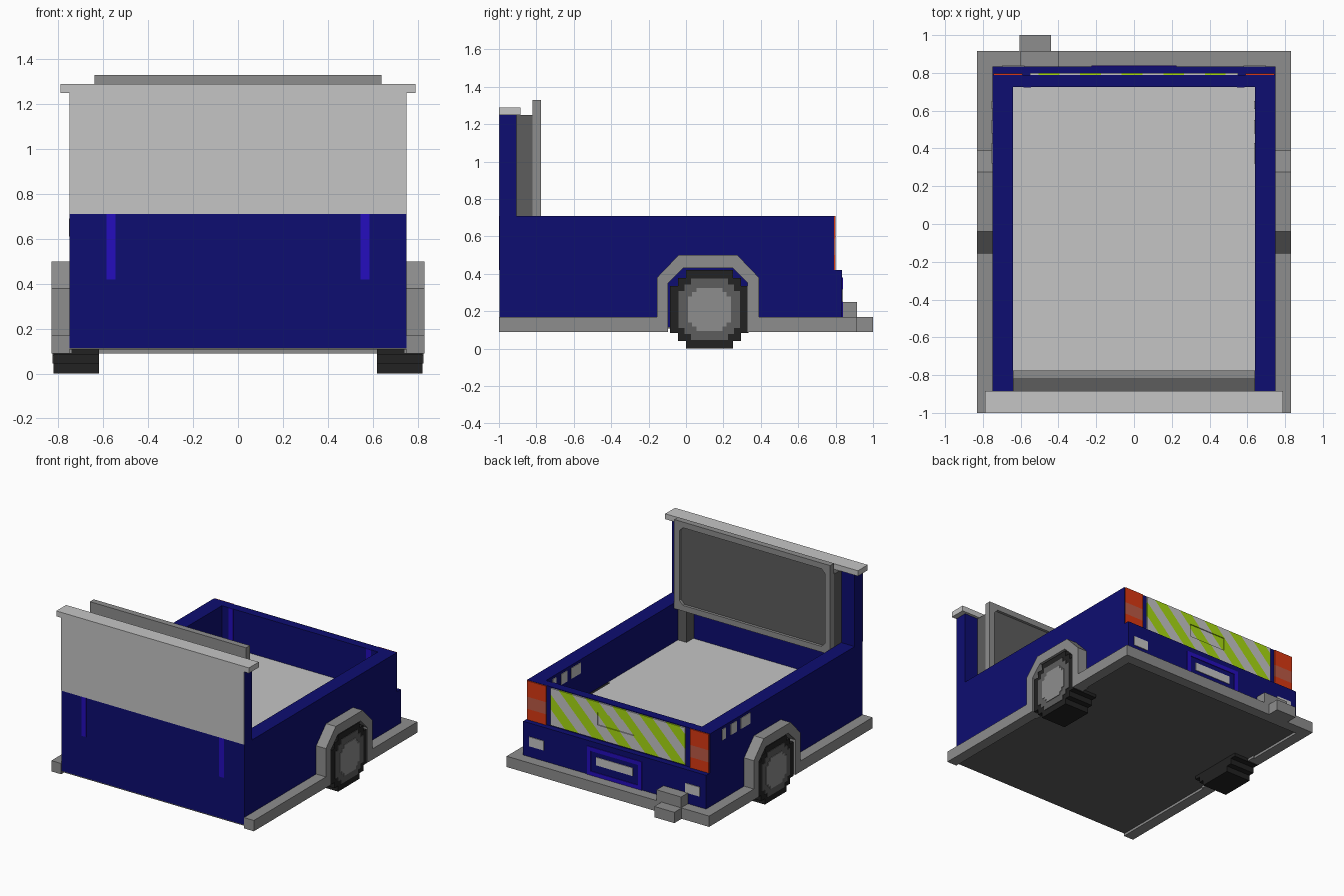
import bpy, bmesh, math
from mathutils import Vector

cube = bpy.data.objects.get("Cube")
if cube:
    bpy.data.objects.remove(cube, do_unlink=True)


def material(name, r, g, b):
    m = bpy.data.materials.new(name)
    m.use_nodes = True
    m.diffuse_color = (r, g, b, 1)
    bsdf = next(n for n in m.node_tree.nodes if n.type == 'BSDF_PRINCIPLED')
    bsdf.inputs["Base Color"].default_value = (r, g, b, 1)
    return m


BLUE = material("navy paint", .004, .004, .165)
PURPLE = material("violet paint", .018, .004, .51)
LIGHT = material("light grey", .56, .56, .56)
GREY = material("mid grey", .27, .27, .27)
DARK = material("dark grey", .11, .11, .11)
TYRE = material("tyre black", .016, .016, .016)
RED = material("lamp red", .7, .04, .006)
PALE = material("lamp pale red", .5, .1, .06)
LIME = material("safety lime", .39, .7, .006)


def finish(name, bm, *mats):
    bmesh.ops.recalc_face_normals(bm, faces=bm.faces[:])
    me = bpy.data.meshes.new(name)
    bm.to_mesh(me)
    bm.free()
    for m in mats:
        me.materials.append(m)
    ob = bpy.data.objects.new(name, me)
    bpy.context.collection.objects.link(ob)
    return ob


def box_mesh(x, y, z):
    bm = bmesh.new()
    bmesh.ops.create_cube(bm, size=1)
    for v in bm.verts:
        v.co = [(a + b) / 2 + c * (b - a) for c, (a, b) in zip(v.co, (x, y, z))]
    return bm


def box(name, mat, x, y, z):
    return finish(name, box_mesh(x, y, z), mat)


def prism(name, mat, profile, x):
    """Extrude a (y, z) profile along x."""
    bm = bmesh.new()
    f = bm.faces.new([bm.verts.new((x[0], y, z)) for y, z in profile])
    out = bmesh.ops.extrude_face_region(bm, geom=[f])["geom"]
    for v in out:
        if isinstance(v, bmesh.types.BMVert):
            v.co.x = x[1]
    return finish(name, bm, mat)


def span(side, a, b):
    return tuple(sorted((side * a, side * b)))


# Load bed and underside
W, IN = .75, .64
box("bed_base", BLUE, (-W, W), (-.997, .835), (.115, .40))
box("bed_floor", LIGHT, (-IN, IN), (-.9, .73), (.40, .42))
box("underside", DARK, (-W, W), (-.997, .835), (.108, .115))
box("tailgate", BLUE, (-W, W), (.725, .79), (.40, .71))
box("tailgate_step", BLUE, (-W, W), (.78, .835), (.39, .42))

# Headboard with light upper panel and cap
box("headboard", BLUE, (-W, W), (-.997, -.905), (.40, 1.25))
box("headboard_panel", LIGHT, (-W, W), (-1, -.996), (.71, 1.25))
box("headboard_cap", LIGHT, (-.79, .79), (-1, -.885), (1.25, 1.29))

# Rear window housing and its framed recess
box("window_housing", DARK, (-IN, IN), (-.905, -.82), (.67, 1.25))
bm = box_mesh((-IN, IN), (-.82, -.775), (.67, 1.33))
pane = max(bm.faces, key=lambda f: f.calc_center_median().y)
bmesh.ops.inset_region(bm, faces=[pane], thickness=.06)
corners = bmesh.ops.bevel(bm, geom=[v for v in pane.verts], offset=.03,
                          segments=1, affect='VERTICES')
pane = max((f for f in bm.faces if f.normal.y > .9
            and abs(f.calc_center_median().x) < .01
            and abs(f.calc_center_median().z - 1) < .01), key=lambda f: f.calc_area())
deep = bmesh.ops.extrude_face_region(bm, geom=[pane])["geom"]
bmesh.ops.delete(bm, geom=[pane], context='FACES_ONLY')
for g in deep:
    if isinstance(g, bmesh.types.BMVert):
        g.co.y -= .02
    elif isinstance(g, bmesh.types.BMFace):
        g.material_index = 1
finish("window_frame", bm, GREY, DARK)

# Wheel outline with stepped corners
STEP = [(1, .6), (.8, .6), (.8, .8), (.6, .8), (.6, 1)]


def stepped(r, cy=.125, cz=.21):
    pts = []
    for k in range(4):
        c, s = round(math.cos(k * math.pi / 2)), round(math.sin(k * math.pi / 2))
        pts += [(cy + r * (a * c - b * s), cz + r * (a * s + b * c)) for a, b in STEP]
    return pts


ARCH = [(-.155, .09), (-.155, .38), (-.04, .5), (.275, .5), (.39, .38), (.39, .09),
        (.33, .09), (.33, .35), (.25, .43), (-.015, .43), (-.095, .35), (-.095, .09)]

# Parts repeated on both sides
for side, label in ((1, "left"), (-1, "right")):
    box(label + "_wall", BLUE, span(side, IN, W), (-.92, .79), (.40, .71))
    prism(label + "_wheel_arch", GREY, ARCH, span(side, .74, .83))
    prism(label + "_tyre", TYRE, stepped(.21), span(side, .62, .822))
    prism(label + "_rim", DARK, stepped(.165), span(side, .81, .826))
    prism(label + "_hub", GREY, stepped(.115), span(side, .81, .83))
    box(label + "_front_sill", GREY, span(side, W, .83), (-1, -.155), (.09, .17))
    box(label + "_rear_sill", GREY, span(side, W, .83), (.39, .835), (.09, .17))
    box(label + "_window_post", DARK, span(side, .57, IN), (-.905, -.82), (.42, .67))
    # Painted streaks on the headboard and inside the tailgate
    box(label + "_front_streak", PURPLE, span(side, .545, .585), (-1, -.996), (.42, .71))
    box(label + "_tailgate_streak", PURPLE, span(side, .545, .585), (.722, .726), (.45, .71))
    # Tail lamps with a pale middle band
    for part, mat, z in (("lower", RED, (.42, .50)), ("band", PALE, (.50, .59)),
                         ("upper", RED, (.59, .708))):
        box(f"{label}_lamp_{part}", mat, span(side, .59, .745), (.789, .798), z)
    box(label + "_rear_marker", LIGHT, span(side, .58, .70), (.834, .84), (.25, .32))

# Light patches on the right-facing wall surfaces
for x, place in ((-W, "outer"), (IN, "inner")):
    for i, y in enumerate(((.32, .43), (.48, .55), (.61, .65))):
        box(f"{place}_wall_patch_{i + 1}", LIGHT, (x - .004, x + .001), y, (.61, .69))

# Rear bumper and offset step
box("rear_bumper", GREY, (-.83, .83), (.835, .915), (.09, .17))
box("bumper_block", GREY, (-.60, -.40), (.835, .915), (.17, .25))
box("bumper_step", GREY, (-.605, -.44), (.915, 1), (.09, .17))

# Plate surround and plain plate
for n, x, z in (("top", (-.225, .225), (.35, .38)), ("bottom", (-.225, .225), (.17, .20)),
                ("left", (.195, .225), (.20, .35)), ("right", (-.225, -.195), (.20, .35))):
    box("plate_surround_" + n, PURPLE, x, (.834, .84), z)
box("rear_plate", LIGHT, (-.15, .15), (.834, .839), (.255, .315))


# Diagonal safety stripes, cut into the panel faces
def striped(name, x, z, y=.8):
    bm = box_mesh(x, (.789, y), z)
    n = Vector((1, 0, -1))
    width = .11
    for k in range(-15, 15):
        bmesh.ops.bisect_plane(bm, geom=bm.verts[:] + bm.edges[:] + bm.faces[:],
                               plane_co=(k * width, 0, 0), plane_no=n)
    for f in bm.faces:
        f.material_index = math.floor(f.calc_center_median().dot(n) / width) % 2
    finish(name, bm, LIGHT, LIME)


striped("stripes_below", (-.55, .55), (.43, .535))
striped("stripes_above", (-.55, .55), (.63, .705))
striped("stripes_left", (.165, .55), (.535, .63))
striped("stripes_right", (-.55, -.135), (.535, .63))
striped("handle_recess", (-.135, .165), (.535, .63), .793)
